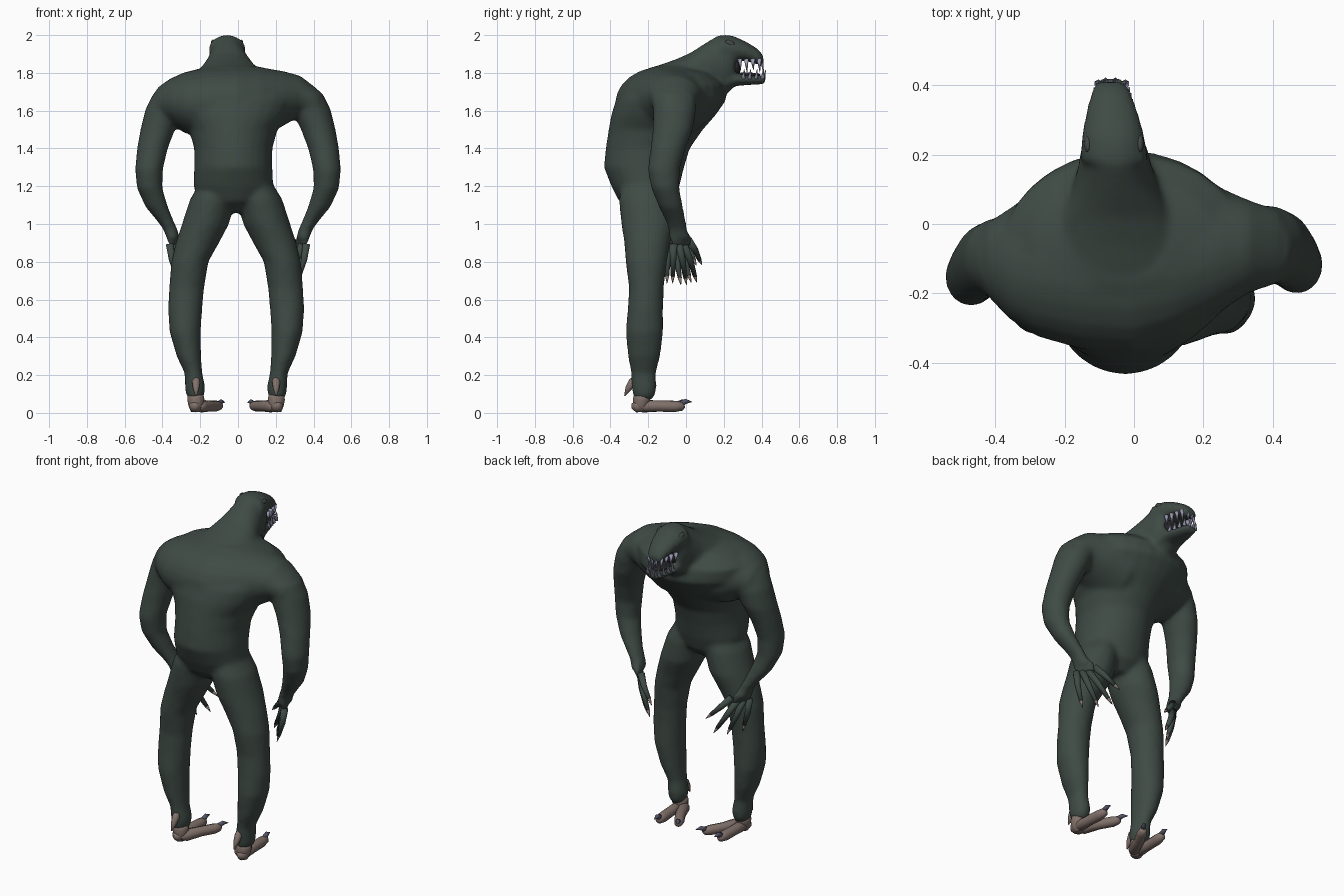
import bpy, bmesh, math
from mathutils import Vector, Matrix


def material(name, rgb):
    m = bpy.data.materials.new(name)
    m.diffuse_color = (*rgb, 1)
    return m


GREEN = material("dark green hide", (0.050, 0.070, 0.060))
BROWN = material("grey brown scales", (0.22, 0.165, 0.145))
CLAW = material("slate claw", (0.085, 0.085, 0.13))
TOOTH = material("pale tooth", (0.33, 0.33, 0.46))
MOUTH = material("dark mouth", (0.02, 0.018, 0.022))
EYE = material("dull eye", (0.055, 0.065, 0.060))


def loft(bm, rings, n=20):
    """Skin closed elliptical rings given as (centre, half axis, half axis)."""
    loops = []
    for c, a, b in rings:
        loops.append([bm.verts.new(c + a * math.cos(2 * math.pi * i / n) + b * math.sin(2 * math.pi * i / n))
                      for i in range(n)])
    for p, q in zip(loops, loops[1:]):
        for i in range(n):
            j = (i + 1) % n
            bm.faces.new((p[i], p[j], q[j], q[i]))
    bm.faces.new(loops[0][::-1])
    bm.faces.new(loops[-1])


def level_rings(rows):
    """Horizontal rings from (x, y, z, rx, ry)."""
    return [(Vector((x, y, z)), Vector((rx, 0, 0)), Vector((0, ry, 0))) for x, y, z, rx, ry in rows]


def upright_rings(rows):
    """Vertical rings from (x, y, bottom, top, half width)."""
    return [(Vector((x, y, (lo + hi) / 2)), Vector((w, 0, 0)), Vector((0, 0, (hi - lo) / 2)))
            for x, y, lo, hi, w in rows]


def side_rings(rows):
    """Rings facing sideways from (x, back, front, bottom, top)."""
    return [(Vector((x, (b + f) / 2, (lo + hi) / 2)), Vector((0, (f - b) / 2, 0)), Vector((0, 0, (hi - lo) / 2)))
            for x, b, f, lo, hi in rows]


def tube(bm, pts, n=10):
    """Round tube following (x, y, z, radius)."""
    cs = [Vector(p[:3]) for p in pts]
    rings = []
    for i, p in enumerate(pts):
        t = (cs[min(i + 1, len(cs) - 1)] - cs[max(i - 1, 0)]).normalized()
        ref = Vector((1, 0, 0)) if abs(t.x) < 0.8 else Vector((0, 1, 0))
        a = t.cross(ref).normalized()
        rings.append((cs[i], a * p[3], t.cross(a) * p[3]))
    loft(bm, rings, n)


def finish(name, bm, mat):
    bmesh.ops.recalc_face_normals(bm, faces=bm.faces[:])
    me = bpy.data.meshes.new(name)
    bm.to_mesh(me)
    bm.free()
    me.materials.append(mat)
    me.shade_smooth()
    ob = bpy.data.objects.new(name, me)
    bpy.context.collection.objects.link(ob)
    return ob


# Body: torso, shoulder girdle, head, arms and legs fused into one skin
bm = bmesh.new()
torso = [(1.06, -.28, -.12, .07), (1.12, -.355, -.06, .17), (1.20, -.395, -.035, .212),
         (1.30, -.435, -.01, .207), (1.40, -.425, .02, .207), (1.50, -.41, .09, .235),
         (1.58, -.395, .16, .30), (1.66, -.37, .215, .35), (1.74, -.31, .20, .35),
         (1.80, -.25, .13, .27), (1.835, -.17, .03, .13)]
loft(bm, level_rings([(-.025, (b + f) / 2, z, w, (f - b) / 2) for z, b, f, w in torso]), 28)
loft(bm, side_rings([(-.43, -.20, 0, 1.56, 1.72), (-.36, -.275, .045, 1.53, 1.77), (-.28, -.325, .10, 1.48, 1.805),
                     (-.14, -.365, .14, 1.45, 1.83), (0, -.375, .14, 1.45, 1.835), (.12, -.335, .14, 1.45, 1.83),
                     (.24, -.26, .11, 1.52, 1.81), (.33, -.20, .07, 1.57, 1.785), (.42, -.17, .04, 1.57, 1.715)]), 24)
loft(bm, upright_rings([(-.04, -.16, 1.62, 1.835, .21), (-.045, -.06, 1.60, 1.87, .20),
                        (-.05, .02, 1.60, 1.905, .17), (-.052, .10, 1.62, 1.957, .128),
                        (-.055, .17, 1.65, 2.0, .105), (-.057, .22, 1.69, 2.005, .096),
                        (-.058, .26, 1.73, 1.985, .075)]))
# upper and lower jaws
loft(bm, upright_rings([(-.057, .18, 1.85, 2.0, .10), (-.06, .25, 1.858, 1.997, .092),
                        (-.063, .32, 1.862, 1.965, .077), (-.066, .38, 1.843, 1.928, .059),
                        (-.068, .410, 1.84, 1.892, .042)]))
loft(bm, upright_rings([(-.057, .18, 1.68, 1.80, .09), (-.06, .26, 1.730, 1.80, .080),
                        (-.065, .34, 1.736, 1.790, .062), (-.068, .42, 1.740, 1.788, .038)]))
for s in (-1, 1):
    dy = -.035 if s < 0 else 0
    arm = [(.25, -.07, 1.75, .10, .10), (.32, -.07, 1.69, .13, .125), (.385, -.06, 1.61, .105, .115),
           (.425, -.07, 1.50, .092, .107), (.453, -.095, 1.40, .082, .093), (.471, -.118, 1.29, .074, .085),
           (.468, -.11, 1.19, .068, .075), (.43, -.08, 1.09, .06, .064),
           (.387, -.055, 1.02, .045, .054), (.357, -.043, .97, .038, .05), (.342, -.035, .92, .034, .058)]
    rings = level_rings([(s * x, y + dy, z, rx, ry) for x, y, z, rx, ry in arm])
    # flat palm, turned so its front edge points inwards
    for x, z, w in ((.345, .935, .057), (.33, .88, .053)):
        rings.append((Vector((s * x, -.025 + dy, z)), Vector((s * .018, .008, 0)), Vector((-s * w * .55, w, 0))))
    loft(bm, rings[:-2])
    loft(bm, [(rings[-4][0], rings[-2][1] * 1.8, rings[-2][2] * .7)] + rings[-2:])
    leg = [(.10, -.21, 1.22, .09, .13), (.125, -.208, 1.13, .12, .148), (.162, -.20, 1.0, .125, .143),
           (.205, -.205, .90, .115, .122), (.245, -.21, .80, .099, .11), (.262, -.21, .66, .093, .092),
           (.27, -.215, .55, .091, .094), (.27, -.22, .43, .083, .10), (.25, -.222, .30, .065, .086),
           (.226, -.225, .21, .047, .066), (.217, -.222, .14, .054, .067), (.217, -.222, .10, .05, .062),
           (.215, -.225, .07, .035, .045)]
    loft(bm, level_rings([(s * x - .01, y, z, rx, ry) for x, y, z, rx, ry in leg]))
body = finish("body", bm, GREEN)
rm = body.modifiers.new("fuse", 'REMESH')
rm.mode = 'VOXEL'
rm.voxel_size = .012
rm.use_smooth_shade = True
sm = body.modifiers.new("relax", 'SMOOTH')
sm.factor = .5
sm.iterations = 12

# Hands: four spread fingers with claws
tips = [(.325, -.07, .725), (.275, -.003, .715), (.225, .047, .725), (.20, .072, .81)]
for s, side in ((-1, "left"), (1, "right")):
    dy = -.03 if s < 0 else 0
    fingers, nails = bmesh.new(), bmesh.new()
    for i, (tx, ty, tz) in enumerate(tips):
        kx, ky, kz = .362 - i * .022, -.066 + i * .026, .895 + (.02 if i == 3 else 0)
        p = [Vector((s * kx, ky + dy, kz)),
             Vector((s * (kx * .45 + tx * .55 + .008), ky * .4 + ty * .6 + dy, kz * .5 + tz * .5)),
             Vector((s * tx, ty + dy, tz))]
        end = p[2] + (p[2] - p[1]).normalized() * .042
        tube(fingers, [(*p[0], .021), (*p[1], .017), (*p[2], .011)])
        tube(nails, [(*p[2], .011), (*end, .001)])
    finish(side + "_fingers", fingers, GREEN)
    finish(side + "_finger_claws", nails, BROWN)

# Feet: heel, two long toes, rear spur and toe claws
for s, side in ((-1, "left"), (1, "right")):
    foot, nails = bmesh.new(), bmesh.new()

    def P(x, y, z, r):
        return (s * x - .01, y, z, r)
    tube(foot, [P(.215, -.23, .10, .042), P(.213, -.235, .07, .046), P(.212, -.24, .035, .04),
                P(.212, -.24, .006, .028)], 14)
    tube(foot, [P(.217, -.288, .036, .012), P(.217, -.265, .036, .033), P(.215, -.15, .036, .029),
                P(.21, -.06, .034, .030), P(.208, -.02, .036, .024), P(.207, -.008, .038, .012)])
    tube(foot, [P(.20, -.26, .036, .02), P(.185, -.23, .036, .034), P(.145, -.14, .036, .029),
                P(.105, -.07, .036, .029), P(.09, -.04, .038, .023), P(.084, -.03, .04, .012)])
    tube(foot, [P(.212, -.262, .195, .010), P(.212, -.282, .165, .022), P(.212, -.305, .13, .017),
                P(.212, -.325, .09, .003)])
    tube(nails, [P(.208, -.03, .045, .017), P(.206, .0, .062, .013), P(.204, .032, .058, .001)])
    tube(nails, [P(.094, -.045, .045, .016), P(.078, -.018, .06, .012), P(.06, .008, .055, .001)])
    finish(side + "_foot", foot, BROWN)
    finish(side + "_toe_claws", nails, CLAW)

# Teeth: upper and lower rows along both jaw edges and across the snout
teeth = bmesh.new()
for s in (-1, 1):
    for i in range(4):
        y = .285 + i * .034
        x = -.064 + s * (.068 - i * .009)
        tube(teeth, [(x, y, 1.875, .013), (x, y + .004, 1.815 - .012 * (i % 2), .001)], 6)
        x = -.064 + s * (.060 - i * .007)
        tube(teeth, [(x, y + .018, 1.768, .012), (x, y + .024, 1.82, .001)], 6)
    x = -.068 + s * .014
    tube(teeth, [(x, .40, 1.865, .010), (x, .408, 1.812, .001)], 6)
    tube(teeth, [(x, .410, 1.768, .010), (x, .422, 1.815, .001)], 6)
finish("teeth", teeth, TOOTH)


def ellipsoid(name, loc, size, mat, tilt=0):
    b = bmesh.new()
    bmesh.ops.create_uvsphere(b, u_segments=16, v_segments=10, radius=1)
    b.transform(Matrix.Translation(loc) @ Matrix.Rotation(tilt, 4, 'X') @ Matrix.Diagonal((*size, 1)))
    return finish(name, b, mat)


# Mouth lining, tongue and eyes
ellipsoid("mouth_lining", (-.06, .265, 1.828), (.062, .025, .045), MOUTH)
ellipsoid("tongue", (-.064, .32, 1.79), (.042, .075, .012), MOUTH)
for s, side in ((-1, "left"), (1, "right")):
    ellipsoid(side + "_eye", (-.058 + s * .075, .232, 1.957), (.011, .027, .017), EYE, -.4)
